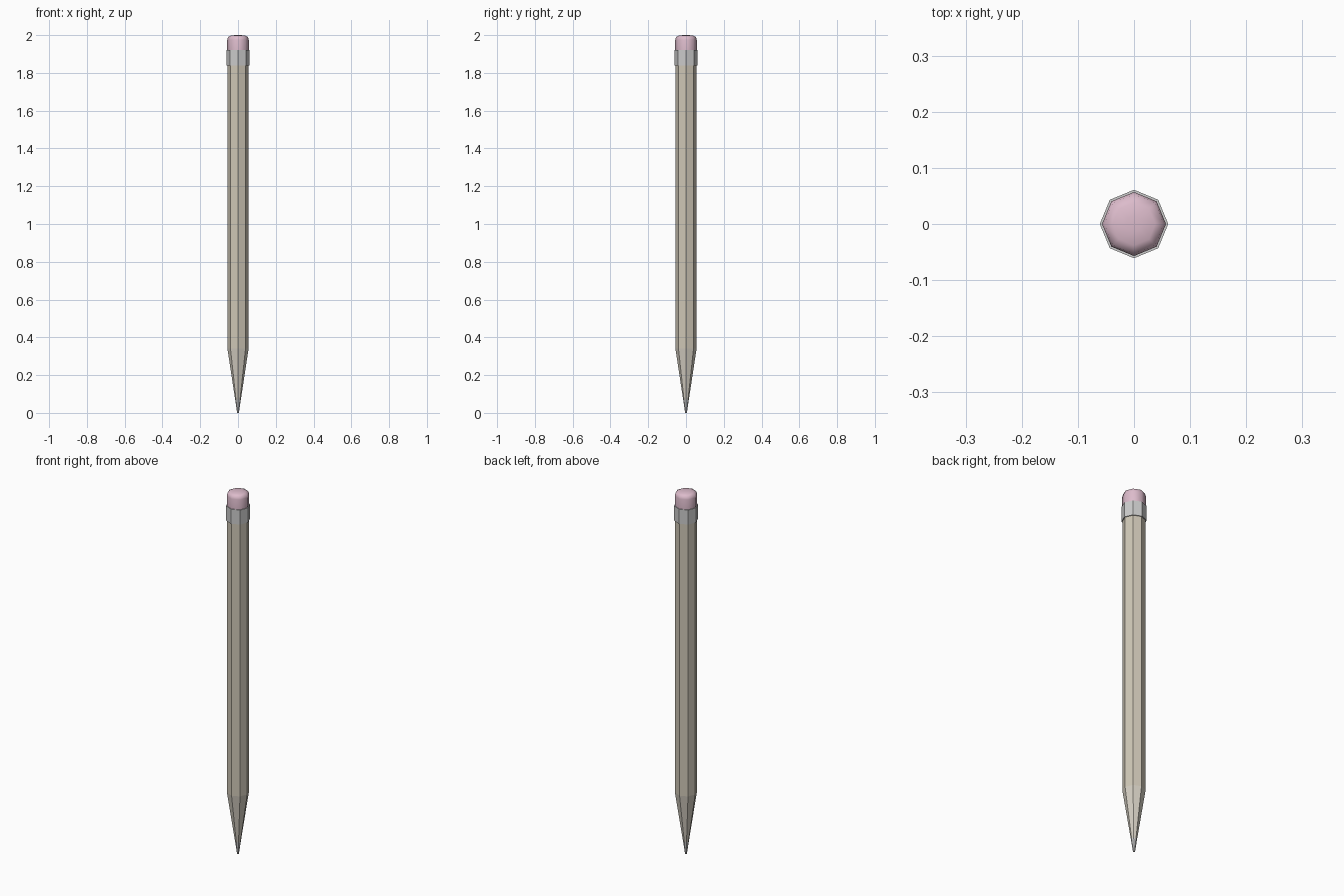
import bpy, bmesh
from math import cos, sin, tau

if "Cube" in bpy.data.objects:
    bpy.data.objects.remove(bpy.data.objects["Cube"])

SIDES = 8


def material(name, rgb):
    mat = bpy.data.materials.new(name)
    mat.diffuse_color = (*rgb, 1)
    mat.use_nodes = True
    mat.node_tree.nodes["Principled BSDF"].inputs["Base Color"].default_value = mat.diffuse_color
    return mat


def lathe(name, profile, mat=None, smooth=False, cap_bottom=True, cap_top=True):
    """Octagonal part from (radius, height) rings, bottom to top."""
    bm = bmesh.new()
    rings = [[bm.verts.new((r * cos(tau * i / SIDES), r * sin(tau * i / SIDES), z))
              for i in range(SIDES)] for r, z in profile]
    for low, high in zip(rings, rings[1:]):
        for i in range(SIDES):
            j = (i + 1) % SIDES
            bm.faces.new((low[i], low[j], high[j], high[i]))
    if cap_bottom:
        bm.faces.new(rings[0][::-1])
    if cap_top:
        bm.faces.new(rings[-1])
    for face in bm.faces:
        face.smooth = smooth
    mesh = bpy.data.meshes.new(name)
    bm.to_mesh(mesh)
    bm.free()
    obj = bpy.data.objects.new(name, mesh)
    bpy.context.collection.objects.link(obj)
    if mat:
        mesh.materials.append(mat)
    return obj


paint = material("paint", (0.62, 0.57, 0.47))
wood = material("wood", (0.66, 0.62, 0.54))
pink = material("pink", (0.72, 0.50, 0.60))

# Sharpened end: graphite point, then bare wood cone
lathe("graphite_point", [(0.005, 0), (0.015, 0.07)], cap_top=False)
lathe("wood_cone", [(0.015, 0.07), (0.056, 0.34)], wood, cap_bottom=False, cap_top=False)

# Painted shaft
lathe("shaft", [(0.056, 0.34), (0.056, 1.84)], paint, cap_bottom=False, cap_top=False)

# Metal collar
lathe("collar", [(0.061, 1.84), (0.061, 1.92)])

# Rounded eraser
lathe("eraser", [(0.057, 1.92), (0.057, 1.975), (0.053, 1.99), (0.038, 1.997), (0.015, 2.0)],
      pink, smooth=True, cap_bottom=False)
